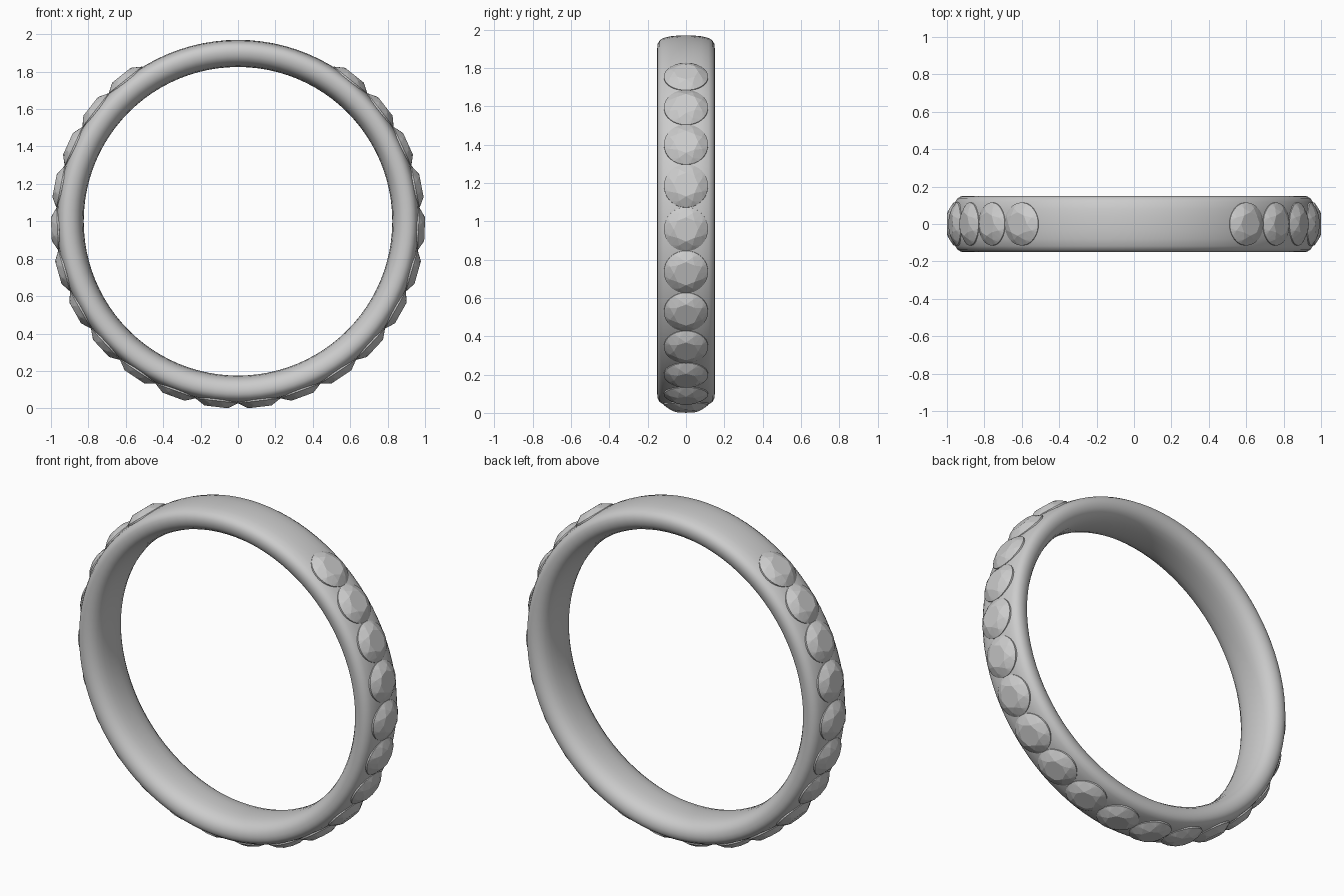
import bpy, bmesh
from math import sin, cos, pi, radians
from mathutils import Matrix

if "Cube" in bpy.data.objects:
    bpy.data.objects.remove(bpy.data.objects["Cube"])

CENTRE_Z = 1.0


def make_object(name, bm):
    bmesh.ops.recalc_face_normals(bm, faces=bm.faces)
    mesh = bpy.data.meshes.new(name)
    bm.to_mesh(mesh)
    bm.free()
    ob = bpy.data.objects.new(name, mesh)
    bpy.context.collection.objects.link(ob)
    return ob


def bridge(bm, a, b):
    n = len(a)
    for i in range(n):
        j = (i + 1) % n
        bm.faces.new((a[i], a[j], b[j], b[i]))


# Band: comfort-fit cross-section (y, radius) revolved around the y axis
half = [(0.035, 0.826), (0.075, 0.831), (0.108, 0.842), (0.132, 0.859),
        (0.146, 0.882), (0.15, 0.905), (0.148, 0.925), (0.138, 0.943),
        (0.118, 0.956), (0.08, 0.965), (0.04, 0.969)]
section = ([(0, 0.825)] + half + [(0, 0.97)]
           + [(-y, r) for y, r in reversed(half)])
bm = bmesh.new()
SEG = 96
rings = []
for k in range(SEG):
    a = 2 * pi * k / SEG
    rings.append([bm.verts.new((r * cos(a), y, CENTRE_Z + r * sin(a)))
                  for y, r in section])
for k in range(SEG):
    bridge(bm, rings[k], rings[(k + 1) % SEG])
band = make_object("band", bm)
for p in band.data.polygons:
    p.use_smooth = True


# Brilliant-cut stone, table facing +z, girdle at z = 0
def stone_mesh():
    bm = bmesh.new()

    def ring(n, r, z, off=0.0):
        return [bm.verts.new((r * cos(2 * pi * (i + off) / n),
                              r * sin(2 * pi * (i + off) / n), z))
                for i in range(n)]

    table = ring(8, 0.063, 0.036)
    mid = ring(8, 0.091, 0.022, 0.5)
    girdle = ring(32, 0.115, 0.003)
    lower = ring(32, 0.115, -0.006)
    culet = bm.verts.new((0, 0, -0.09))
    bm.faces.new(table)
    for i in range(8):
        j = (i + 1) % 8
        g = [girdle[(4 * i + k) % 32] for k in range(5)]
        # star facet, half-kites and upper girdle facets
        bm.faces.new((table[i], mid[i], table[j]))
        bm.faces.new((table[i], g[0], mid[i]))
        bm.faces.new((table[j], mid[i], g[4]))
        for k in range(4):
            bm.faces.new((mid[i], g[k], g[k + 1]))
    bridge(bm, girdle, lower)
    for i in range(32):
        bm.faces.new((lower[i], culet, lower[(i + 1) % 32]))
    bmesh.ops.recalc_face_normals(bm, faces=bm.faces)
    mesh = bpy.data.meshes.new("stone")
    bm.to_mesh(mesh)
    bm.free()
    return mesh


# Row of 22 stones around the lower part of the band
mesh = stone_mesh()
PITCH = 13.47
for i in range(22):
    a = radians(-90 + (i - 10.5) * PITCH)
    ob = bpy.data.objects.new(f"stone_{i + 1}", mesh)
    ob.matrix_world = (Matrix.Translation((0.963 * cos(a), 0, CENTRE_Z + 0.963 * sin(a)))
                       @ Matrix.Rotation(pi / 2 - a, 4, 'Y'))
    bpy.context.collection.objects.link(ob)
